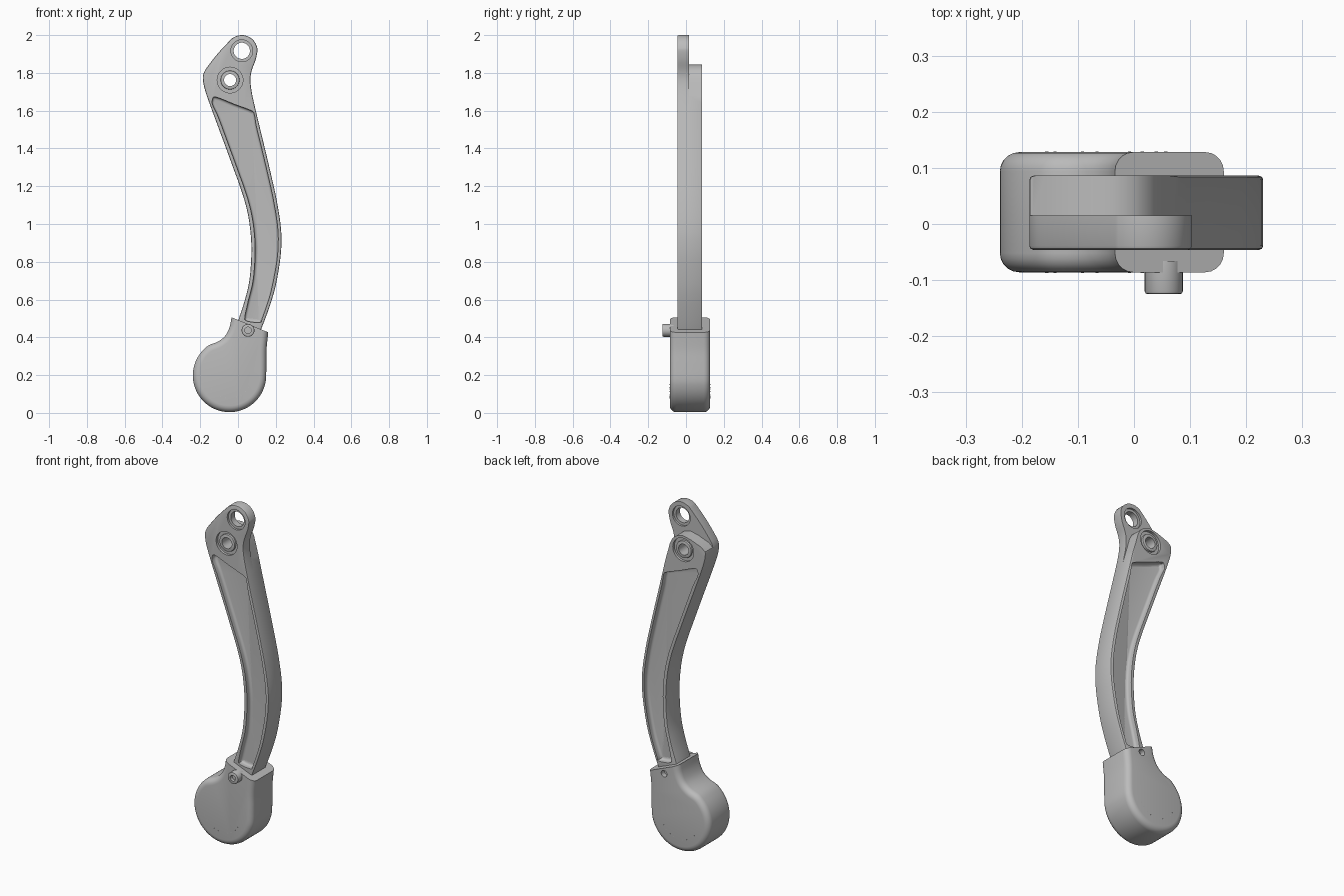
import bpy, bmesh, math
from mathutils import Vector

if "Cube" in bpy.data.objects:
    bpy.data.objects.remove(bpy.data.objects["Cube"])

grey = bpy.data.materials.new("satin grey")
grey.use_nodes = True
GREY = (0.5, 0.5, 0.5, 1)
grey.diffuse_color = GREY
grey.node_tree.nodes["Principled BSDF"].inputs["Base Color"].default_value = GREY

FRONT, STEP, BACK = -0.046, 0.015, 0.086      # arm depth planes
KNOB_F, KNOB_B = -0.086, 0.128                # knob depth planes


def smooth(pts, n=4):
    """Closed Catmull-Rom curve through the points."""
    out = []
    for i in range(len(pts)):
        a, b, c, d = (Vector(pts[(i + k) % len(pts)]) for k in (-1, 0, 1, 2))
        for j in range(n):
            t = j / n
            out.append((2 * b + (c - a) * t + (2 * a - 5 * b + 4 * c - d) * t**2
                        + (3 * b - a - 3 * c + d) * t**3) / 2)
    return out


def arc(cx, cz, r, a0, a1, n):
    return [(cx + r * math.cos(math.radians(a0 + (a1 - a0) * i / n)),
             cz + r * math.sin(math.radians(a0 + (a1 - a0) * i / n))) for i in range(n + 1)]


def circle(cx, cz, r, n=40):
    return arc(cx, cz, r, 0, 360, n)[:-1]


def prism(name, pts, y0, y1, round0=0, round1=0, segs=3, cut=None):
    """Extrude an x-z outline along y, rounding either rim; optionally slice off the top."""
    bm = bmesh.new()
    rings = [[bm.verts.new((p[0], y, p[1])) for p in pts] for y in (y0, y1)]
    n = len(pts)
    for ring in rings:
        bm.faces.new(ring)
    for i in range(n):
        k = (i + 1) % n
        bm.faces.new((rings[0][i], rings[0][k], rings[1][k], rings[1][i]))
    bmesh.ops.recalc_face_normals(bm, faces=bm.faces[:])
    for y, r in ((y0, round0), (y1, round1)):
        if r:
            rim = [e for e in bm.edges if all(abs(v.co.y - y) < 1e-5 for v in e.verts)]
            bmesh.ops.bevel(bm, geom=rim, offset=r, segments=segs, profile=0.5,
                            affect='EDGES', clamp_overlap=False)
    if cut:
        res = bmesh.ops.bisect_plane(bm, geom=bm.verts[:] + bm.edges[:] + bm.faces[:],
                                     plane_co=cut[0], plane_no=cut[1], clear_outer=True)
        edges = [g for g in res["geom_cut"] if isinstance(g, bmesh.types.BMEdge)]
        bmesh.ops.contextual_create(bm, geom=edges)
        bmesh.ops.recalc_face_normals(bm, faces=bm.faces[:])
    me = bpy.data.meshes.new(name)
    bm.to_mesh(me)
    bm.free()
    me.materials.append(grey)
    ob = bpy.data.objects.new(name, me)
    bpy.context.collection.objects.link(ob)
    return ob


def carve(ob, cutters):
    """Subtract the cutters, then remove them."""
    for c in cutters:
        c.hide_render = True
        m = ob.modifiers.new("cut", 'BOOLEAN')
        m.operation, m.solver, m.object = 'DIFFERENCE', 'EXACT', c
    bpy.context.view_layer.update()
    me = bpy.data.meshes.new_from_object(ob.evaluated_get(bpy.context.evaluated_depsgraph_get()))
    ob.modifiers.clear()
    ob.data = me
    for c in cutters:
        bpy.data.objects.remove(c)


def finish(ob):
    ob.data.polygons.foreach_set("use_smooth", [True] * len(ob.data.polygons))
    ob.data.set_sharp_from_angle(angle=math.radians(32))


# Curved arm: both long edges listed from top to bottom
left = [(-.124, 1.565), (-.068, 1.414), (-.013, 1.263), (.01, 1.2), (.04, 1.104), (.061, 1.0),
        (.071, .866), (.061, .707), (.034, .59)]
right = [(.114, 1.517), (.146, 1.385), (.177, 1.253), (.204, 1.13), (.225, 1.0), (.23, .9),
         (.22, .787), (.188, .628)]
lug, pivot = (.02, 1.917), (-.042, 1.762)
outline = (arc(*lug, .083, 0, 138, 9)
           + [(-.105, 1.905), (-.16, 1.835), (-.181, 1.8), (-.186, 1.767), (-.172, 1.7)]
           + left + [(.003, .495), (-.01, .44), (.02, .4), (.09, .4), (.124, .447)]
           + right[::-1] + [(.077, 1.676), (.066, 1.756), (.072, 1.81), (.093, 1.868)])
arm = prism("curved_arm", smooth(outline), FRONT, BACK, .007, .007, 2)

# Rear step above the pivot, leaving a thin front lug
step = prism("step_cutter", [(.095, 1.6), (.072, 1.68), (.055, 1.74), (.044, 1.78), (.028, 1.812),
                             (0, 1.835), (-.04, 1.845), (-.09, 1.834), (-.16, 1.808),
                             (-.18, 1.79), (-.3, 1.74), (-.3, 2.1), (.3, 2.1), (.3, 1.6)],
             STEP, .2)

# Recessed panels on both faces
panel = smooth([(-.134, 1.63), (-.136, 1.655), (-.118, 1.672), (-.02, 1.634), (.07, 1.6),
                (.086, 1.58)]
               + [(x - .017, z) for x, z in right]
               + [(.128, .5), (.12, .48), (.08, .48), (.044, .488), (.036, .505)]
               + [(x + .02, z) for x, z in left[::-1]])
DEEP = .033
cutters = [step,
           prism("front_panel_cutter", panel, -.2, FRONT + DEEP, 0, .014),
           prism("rear_panel_cutter", panel, BACK - DEEP, .2, .014, 0),
           prism("lug_hole_cutter", circle(*lug, .043), -.2, .2),
           prism("lug_front_cutter", circle(*lug, .058), -.2, FRONT + .012),
           prism("lug_rear_cutter", circle(*lug, .058), STEP - .012, .2),
           prism("pivot_hole_cutter", circle(*pivot, .04), -.2, .2),
           prism("pivot_front_cutter", circle(*pivot, .068), -.2, FRONT + .015),
           prism("pivot_rear_cutter", circle(*pivot, .068), BACK - .015, .2)]
carve(arm, cutters)

# Pivot bushing
bushing = prism("pivot_bushing", circle(*pivot, .05), FRONT + .003, BACK - .003, .004, .004, 2)
carve(bushing, [prism("bushing_hole_cutter", circle(*pivot, .032), -.2, .2)])

# Rounded knob with a slanted neck
hub = (-.045, .198)
knob_line = (arc(*hub, .194, 125, 355, 18)
             + [(.15, .26), (.151, .336), (.16, .426), (.172, .54), (.16, .66), (0, .66),
                (-.022, .58), (-.034, .506), (-.045, .453), (-.068, .408), (-.105, .378)])
knob = prism("knob", smooth(knob_line), KNOB_F, KNOB_B, .034, .034, 5,
             cut=((-.034, 0, .506), (.08, 0, .195)))
pin_at = (.053, .437)
carve(knob, [prism("rear_pin_cutter", circle(*pin_at, .019, 24), KNOB_B - .03, .2)])

# Cross pin with a socket in its head
pin = prism("cross_pin", circle(*pin_at, .034, 32), -.125, KNOB_F + .02, .005, 0, 2)
carve(pin, [prism("pin_socket_cutter", circle(*pin_at, .017, 24), -.2, -.105)])

# Tiny dots around the lower knob faces
parts = [arm, bushing, knob, pin]
for side, y in (("front", KNOB_F), ("rear", KNOB_B)):
    for i, a in enumerate((203, 217, 247, 260, 288, 300, 315, 328)):
        spot = arc(*hub, .12, a, a, 1)[0]
        parts.append(prism(f"{side}_dot_{i + 1}", circle(*spot, .003, 8), y - .001, y + .001))

for ob in parts:
    finish(ob)
